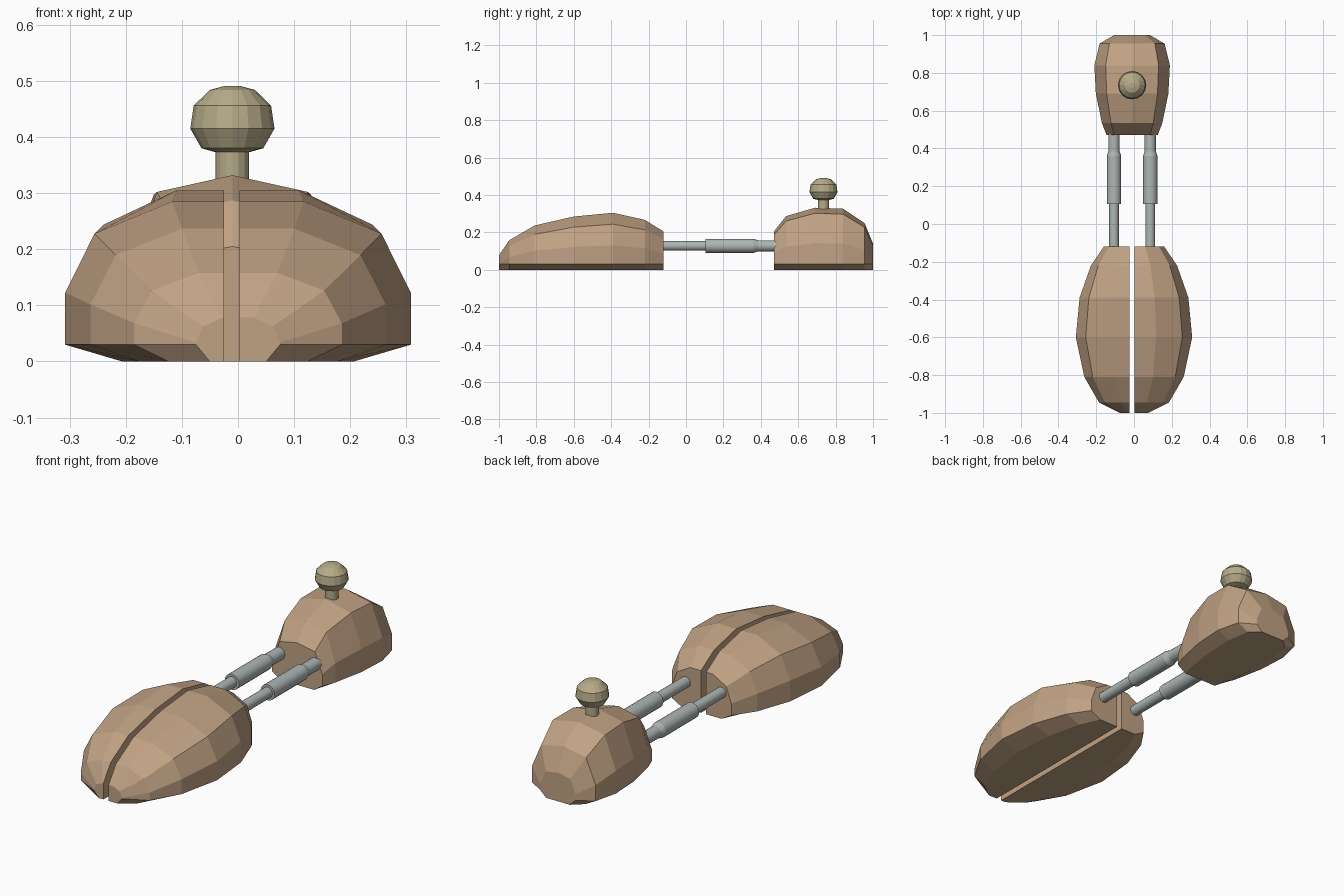
import bpy, bmesh, math
from mathutils import Matrix

if "Cube" in bpy.data.objects:
    bpy.data.objects.remove(bpy.data.objects["Cube"])


def material(name, rgb):
    m = bpy.data.materials.new(name)
    m.diffuse_color = (*rgb, 1)
    m.use_nodes = True
    m.node_tree.nodes["Principled BSDF"].inputs["Base Color"].default_value = m.diffuse_color
    return m


WOOD = material("wood", (0.53, 0.36, 0.23))
KNOB = material("knob_wood", (0.47, 0.41, 0.25))
STEEL = material("steel", (0.42, 0.47, 0.46))


def finish(name, bm, mat):
    bmesh.ops.remove_doubles(bm, verts=bm.verts, dist=1e-5)
    bmesh.ops.recalc_face_normals(bm, faces=bm.faces)
    mesh = bpy.data.meshes.new(name)
    bm.to_mesh(mesh)
    bm.free()
    mesh.materials.append(mat)
    ob = bpy.data.objects.new(name, mesh)
    bpy.context.collection.objects.link(ob)
    return ob


def loft(name, rings, mat):
    """Skin a row of equal closed rings and cap both ends."""
    bm = bmesh.new()
    loops = [[bm.verts.new(p) for p in r] for r in rings]
    n = len(loops[0])
    for a, b in zip(loops, loops[1:]):
        for i in range(n):
            j = (i + 1) % n
            bm.faces.new((a[i], a[j], b[j], b[i]))
    bm.faces.new(loops[0])
    bm.faces.new(loops[-1])
    return finish(name, bm, mat)


def lathe(name, profile, mat, segments, matrix):
    """Spin (radius, height) points around z, then place with a matrix."""
    rings = [[matrix @ Matrix.Rotation(math.tau * i / segments, 4, 'Z')
              @ Matrix.Translation((r, 0, h)) for i in range(segments)]
             for r, h in profile]
    return loft(name, [[m.translation for m in r] for r in rings], mat)


# Cross-section side: (width fraction, height fraction); the chamfer is fixed
CHAMFER = 0.03


def side(w, h, shoulder):
    low = [(0.67 * w, 0), (w, CHAMFER), (w, max(0.43 * h, CHAMFER + 0.004))]
    return low + [(fx * w, fz * h) for fx, fz in shoulder]


# Split toe block: (y, half width, height)
TOE = [(-1.0, 0.075, 0.078), (-0.945, 0.185, 0.158), (-0.81, 0.263, 0.237),
       (-0.6, 0.308, 0.285), (-0.39, 0.288, 0.305), (-0.22, 0.228, 0.267),
       (-0.12, 0.16, 0.205)]
for name, s, inner in (("toe_half_left", -1, -0.025), ("toe_half_right", 1, 0.003)):
    rings = []
    for y, w, h in TOE:
        pts = side(w, h, [(0.83, 0.8), (0.38, 1)])
        rings.append([(inner, y, 0)] + [(s * x, y, z) for x, z in pts] + [(inner, y, h)])
    loft(name, rings, WOOD)

# Heel block
CX = -0.01
HEEL = [(0.47, 0.135, 0.205), (0.535, 0.16, 0.287), (0.69, 0.192, 0.332),
        (0.84, 0.2, 0.327), (0.955, 0.172, 0.25), (1.0, 0.095, 0.14)]
rings = []
for y, w, h in HEEL:
    pts = side(w, h, [(0.7, 0.91)])
    rings.append([(CX + x, y, z) for x, z in pts] + [(CX, y, h)]
                 + [(CX - x, y, z) for x, z in reversed(pts)])
loft("heel_block", rings, WOOD)

# Pair of telescoping rods
ROD = [(0.026, -0.14), (0.026, 0.105), (0.038, 0.105), (0.038, 0.36),
       (0.03, 0.385), (0.03, 0.48)]
for name, x in (("rod_left", CX - 0.096), ("rod_right", CX + 0.096)):
    ob = lathe(name, ROD, STEEL, 20,
               Matrix.Translation((x, 0, 0.128)) @ Matrix.Rotation(-math.pi / 2, 4, 'X'))
    for p in ob.data.polygons:
        p.use_smooth = len(p.vertices) == 4 and abs(p.normal.y) < 0.3

# Pull knob on a short stem
at = Matrix.Translation((CX, 0.735, 0))
lathe("knob_stem", [(0.03, 0.29), (0.03, 0.385)], KNOB, 16, at)
lathe("knob", [(0.03, 0.373), (0.055, 0.38), (0.075, 0.415), (0.069, 0.456),
               (0.04, 0.484), (0.014, 0.491)], KNOB, 16, at)
